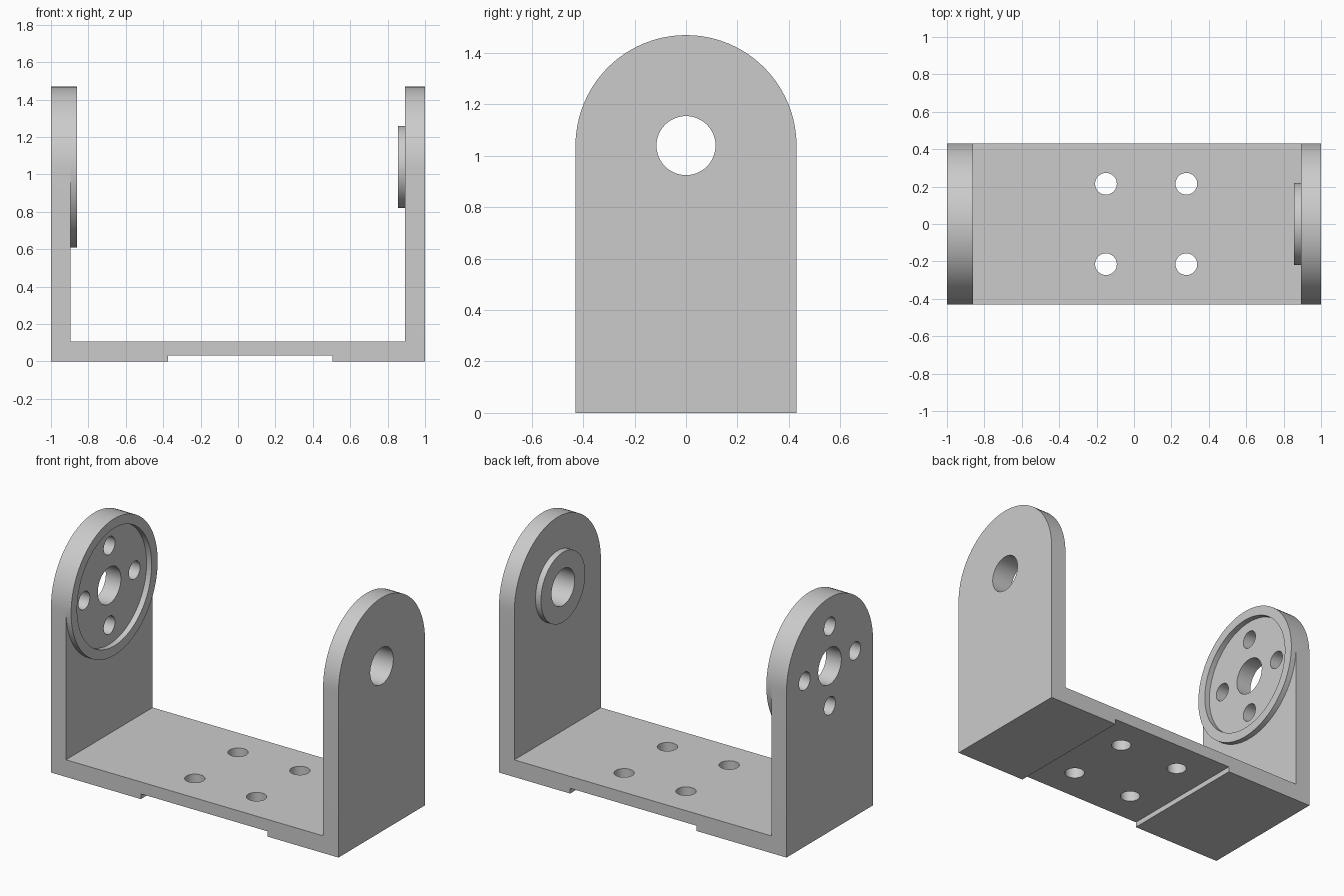
import bpy
import math
from mathutils import Matrix, Vector
import bmesh

cube = bpy.data.objects.get("Cube")
if cube:
    bpy.data.objects.remove(cube, do_unlink=True)

grey = bpy.data.materials.new("plain grey")
grey.use_nodes = True
COLOUR = (0.6, 0.6, 0.6, 1)
grey.diffuse_color = COLOUR
grey.node_tree.nodes["Principled BSDF"].inputs["Base Color"].default_value = COLOUR

HALF_WIDTH = 0.43   # half depth of the bracket and radius of the arches
AXIS_Z = 1.04       # height of the pivot axis
HOLE = 0.115        # pivot hole radius
LEFT_IN, RIGHT_IN = -0.895, 0.893   # inner faces of the two arms


def finish(name, bm):
    """Turn a bmesh into a named grey object."""
    bmesh.ops.recalc_face_normals(bm, faces=bm.faces)
    mesh = bpy.data.meshes.new(name)
    bm.to_mesh(mesh)
    bm.free()
    mesh.materials.append(grey)
    obj = bpy.data.objects.new(name, mesh)
    bpy.context.collection.objects.link(obj)
    return obj


def prism(name, points, direction):
    """Extrude a closed outline along a direction."""
    bm = bmesh.new()
    face = bm.faces.new([bm.verts.new(p) for p in points])
    new = bmesh.ops.extrude_face_region(bm, geom=[face])["geom"]
    verts = [v for v in new if isinstance(v, bmesh.types.BMVert)]
    bmesh.ops.translate(bm, verts=verts, vec=Vector(direction))
    return finish(name, bm)


def circle(radius, n, x):
    turns = [math.tau * i / n for i in range(n)]
    return [(x, radius * math.cos(a), AXIS_Z + radius * math.sin(a)) for a in turns]


def ring(name, inner, outer, x0, x1, n=96):
    """Flat collar around the pivot axis."""
    bm = bmesh.new()
    loops = [[bm.verts.new(p) for p in circle(r, n, x)]
             for r, x in ((inner, x0), (outer, x0), (outer, x1), (inner, x1))]
    for k in range(4):
        a, b = loops[k], loops[(k + 1) % 4]
        for i in range(n):
            j = (i + 1) % n
            bm.faces.new((a[i], a[j], b[j], b[i]))
    return finish(name, bm)


def drill(bm, radius, centre, along_x):
    """Add a cylinder to the drill mesh."""
    turn = Matrix.Rotation(math.pi / 2, 4, "Y") if along_x else Matrix()
    bmesh.ops.create_cone(bm, cap_ends=True, segments=48, radius1=radius,
                          radius2=radius, depth=0.4,
                          matrix=Matrix.Translation(centre) @ turn)


def boolean(obj, cutter, operation):
    mod = obj.modifiers.new(operation, "BOOLEAN")
    mod.object = cutter
    mod.operation = operation
    mod.solver = "EXACT"
    bpy.context.view_layer.objects.active = obj
    bpy.ops.object.modifier_apply(modifier=mod.name)
    bpy.data.objects.remove(cutter, do_unlink=True)


# U-shaped frame with a shallow slot under the base
outline = [(-1, 0), (-0.375, 0), (-0.375, 0.033), (0.505, 0.033), (0.505, 0),
           (1, 0), (1, 1.6), (RIGHT_IN, 1.6), (RIGHT_IN, 0.108),
           (LEFT_IN, 0.108), (LEFT_IN, 1.6), (-1, 1.6)]
frame = prism("bracket_frame", [(x, -HALF_WIDTH, z) for x, z in outline],
              (0, 2 * HALF_WIDTH, 0))

# Round the arm tops
arch = [(-1.2, y, z) for y, z in ((-HALF_WIDTH, -0.2), (HALF_WIDTH, -0.2))]
arch += circle(HALF_WIDTH, 96, -1.2)[:49]
boolean(frame, prism("arch_cutter", arch, (2.4, 0, 0)), "INTERSECT")

# Pivot holes, horn screw holes and base screw holes
bm = bmesh.new()
for x in (-1, 1):
    drill(bm, HOLE, (x, 0, AXIS_Z), True)
for y, z in ((0.25, 0), (-0.25, 0), (0, 0.25), (0, -0.25)):
    drill(bm, 0.056, (-1, y, AXIS_Z + z), True)
for x in (-0.15, 0.28):
    for y in (-0.215, 0.215):
        drill(bm, 0.058, (x, y, 0), False)
boolean(frame, finish("hole_cutter", bm), "DIFFERENCE")

# Raised rim on one arm, bearing boss on the other
rim = ring("horn_rim", 0.37, HALF_WIDTH, LEFT_IN, -0.86)
boss = ring("bearing_boss", HOLE, 0.22, 0.855, RIGHT_IN, 48)

bpy.ops.object.select_all(action="DESELECT")
for obj in (frame, rim, boss):
    obj.select_set(True)
bpy.context.view_layer.objects.active = frame
bpy.ops.object.shade_smooth_by_angle(angle=math.radians(30))
